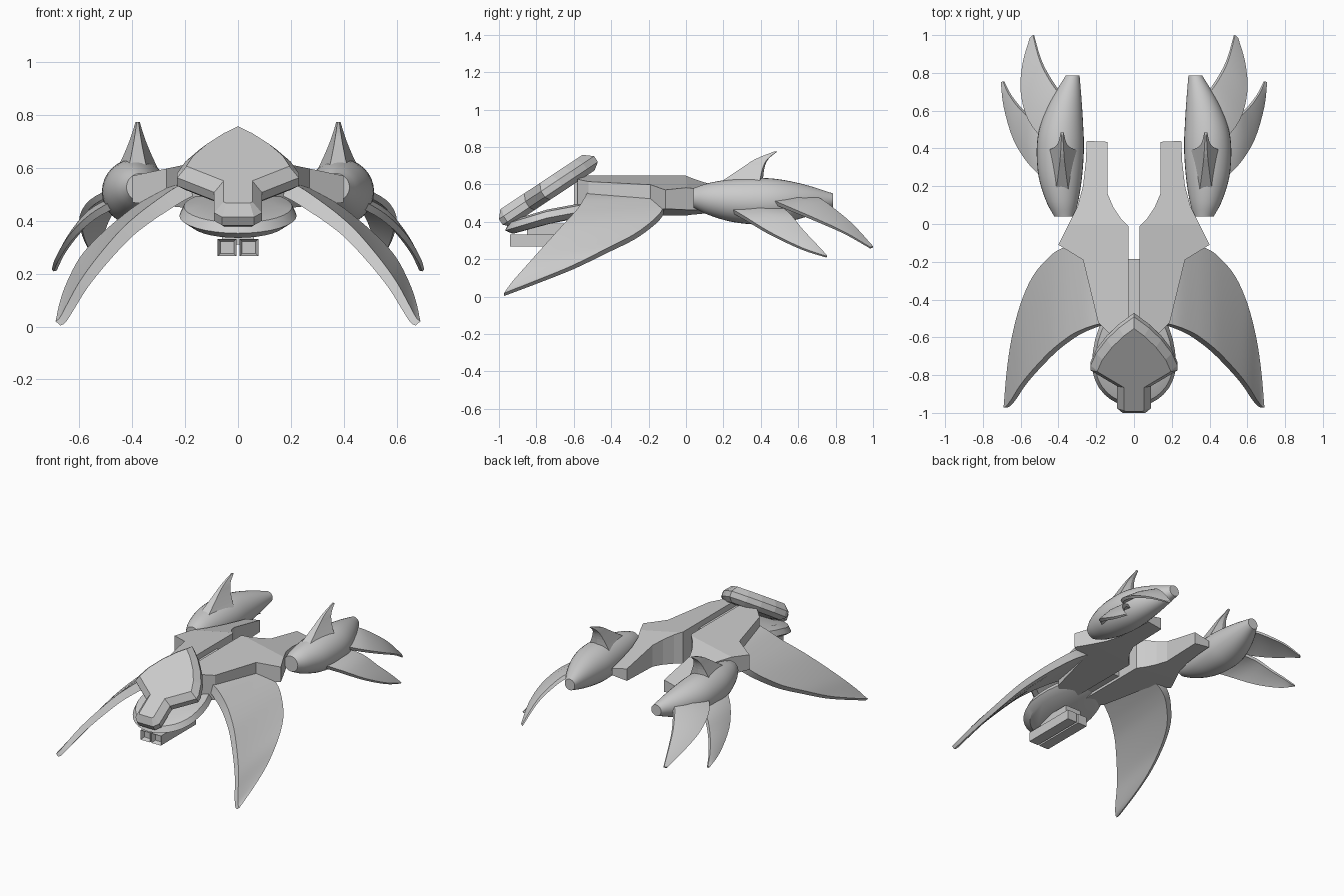
import bpy
import bmesh
from math import sin, cos, pi, radians
from mathutils import Vector

cube = bpy.data.objects.get("Cube")
if cube:
    bpy.data.objects.remove(cube, do_unlink=True)

grey = bpy.data.materials.new("hull_grey")
grey.use_nodes = True
colour = (0.6, 0.6, 0.6, 1)
grey.diffuse_color = colour
grey.node_tree.nodes["Principled BSDF"].inputs["Base Color"].default_value = colour


def finish(name, bm, smooth=False, mirror=False):
    """Turn a bmesh into a named object, optionally smooth and mirrored in x."""
    bmesh.ops.recalc_face_normals(bm, faces=bm.faces)
    mesh = bpy.data.meshes.new(name)
    bm.to_mesh(mesh)
    bm.free()
    mesh.materials.append(grey)
    if smooth:
        mesh.shade_smooth()
        mesh.set_sharp_from_angle(angle=radians(35))
    obj = bpy.data.objects.new(name, mesh)
    bpy.context.scene.collection.objects.link(obj)
    if mirror:
        obj.modifiers.new("mirror", "MIRROR").use_mirror_merge = False
    return obj


def loft(name, rings, smooth=False, mirror=False):
    """Skin closed rings of equal size and cap both ends."""
    bm = bmesh.new()
    loops = [[bm.verts.new(p) for p in ring] for ring in rings]
    for a, b in zip(loops, loops[1:]):
        for i in range(len(a)):
            j = (i + 1) % len(a)
            bm.faces.new((a[i], a[j], b[j], b[i]))
    bm.faces.new(loops[0])
    bm.faces.new(loops[-1])
    return finish(name, bm, smooth, mirror)


def spline(points, steps=4):
    """Catmull-Rom resampling of tuples of any length."""
    pts = [Vector(p) for p in points]
    pts = [2 * pts[0] - pts[1]] + pts + [2 * pts[-1] - pts[-2]]
    out = []
    for a, b, c, d in zip(pts, pts[1:], pts[2:], pts[3:]):
        for k in range(steps):
            t = k / steps
            out.append(b + (c - a) * t / 2 + (2 * a - 5 * b + 4 * c - d) * t * t / 2
                       + (3 * b - a - 3 * c + d) * t ** 3 / 2)
    return out + [pts[-2]]


def blade(name, first_edge, second_edge, drop, bulge):
    """Curved tapering blade between two edge curves."""
    e1, e2 = spline(first_edge), spline(second_edge)
    rings = []
    for i, (a, b) in enumerate(zip(e1, e2)):
        t = i / (len(e1) - 1)
        down = Vector(drop) * (1 - 0.65 * t)
        mid = (a + b) / 2 + Vector((bulge, 0, bulge)) * (1 - t)
        rings.append((a, mid, b, b + down, mid + down, a + down))
    return loft(name, rings, True, True)


def box(name, low, high, mirror=False, recess=0):
    """Box between two corners, with an optional hollow in its front face."""
    bm = bmesh.new()
    bmesh.ops.create_cube(bm, size=1)
    for v in bm.verts:
        v.co = [(l + h) / 2 + c * (h - l) for c, l, h in zip(v.co, low, high)]
    if recess:
        front = min(bm.faces, key=lambda f: f.calc_center_median().y)
        bmesh.ops.inset_region(bm, faces=[front], thickness=recess)
        bmesh.ops.translate(bm, verts=front.verts, vec=(0, 2 * recess, 0))
    return finish(name, bm, mirror=mirror)


# Fuselage half: outline bent at y = 0, thinning outward and to the rear
outline = [(.03, -.58), (.03, -.01), (.07, .03), (.11, .09), (.14, .16), (.14, .435),
           (.25, .44), (.255, .33), (.27, .2), (.3, .09), (.345, 0), (.4, -.11),
           (.27, -.19), (.19, -.52), (.13, -.58)]
bm = bmesh.new()
bm.faces.new([bm.verts.new((x, y, 0)) for x, y in outline])
bmesh.ops.bisect_plane(bm, geom=bm.verts[:] + bm.edges[:] + bm.faces[:],
                       plane_co=(0, 0, 0), plane_no=(0, 1, 0))
base = bm.verts[:]
grown = bmesh.ops.extrude_face_region(bm, geom=bm.faces[:], use_keep_orig=True)["geom"]
for v in base:
    v.co.z = .43 + .1 * v.co.x + .03 * max(v.co.y, 0)
for v in grown:
    if isinstance(v, bmesh.types.BMVert):
        v.co.z = .655 - .21 * v.co.x - .2 * max(v.co.y, 0)
finish("fuselage_half", bm, mirror=True)

# Centre spine and neck
box("centre_spine", (-.03, -.56, .45), (.03, -.185, .61))
box("neck", (-.12, -.6, .47), (.12, -.54, .61))

# Drooping front wings: x, leading y and z, trailing y and z
wing = [(.17, -.525, .56, -.2, .56), (.24, -.545, .525, -.15, .54), (.32, -.58, .47, -.12, .5),
        (.385, -.625, .42, -.13, .46), (.45, -.68, .36, -.175, .41),
        (.535, -.77, .26, -.275, .335), (.6, -.85, .17, -.42, .26), (.647, -.925, .085, -.6, .17),
        (.674, -.962, .035, -.78, .095), (.69, -.972, .02, -.965, .022)]
blade("front_wing", [(x, y, z) for x, y, z, _, _ in wing],
      [(x, y, z) for x, _, _, y, z in wing], (-.05, 0, -.045), 0)

# Engine nacelles: centre x, y, centre z, radius
nacelle = spline([(.37, .04, .528, .052), (.38, .12, .522, .085), (.39, .25, .514, .115),
                  (.39, .4, .51, .125), (.383, .52, .51, .114), (.36, .65, .512, .083),
                  (.325, .785, .515, .037)])
angles = [2 * pi * k / 32 for k in range(32)]
loft("engine_nacelle", [[(x + r * cos(a), y, z + r * sin(a)) for a in angles]
                        for x, y, z, r in nacelle], True, True)

# Dorsal fins: height, front y, back y, half width
dorsal = spline([(.57, .12, .41, .092), (.63, .21, .412, .062), (.69, .3, .42, .036),
                 (.735, .37, .44, .02), (.775, .468, .487, .008)], 3)
loft("dorsal_fin", [[(.38 - w * .45, f, z), (.38 + w * .45, f, z), (.38 + w, b - w / 4, z),
                     (.38, b, z), (.38 - w, b - w / 4, z)]
                    for z, f, b, w in dorsal], mirror=True)

# Swept side fins on the nacelles
blade("rear_side_fin",
      [(.36, .66, .54), (.42, .72, .525), (.48, .82, .45), (.51, .9, .38), (.535, 1, .27)],
      [(.46, .42, .535), (.56, .55, .48), (.6, .7, .415), (.59, .85, .345), (.552, .985, .265)],
      (-.018, 0, -.022), .012)
blade("front_side_fin",
      [(.44, .5, .49), (.55, .56, .44), (.615, .62, .365), (.665, .69, .29), (.694, .755, .22)],
      [(.46, .22, .485), (.56, .32, .425), (.64, .45, .345), (.69, .62, .262), (.705, .75, .217)],
      (-.022, 0, -.022), .012)

# Head: notched shield with chamfered rims, tilted nose-down
half = [(.06, 0), (.09, .03), (.09, .17), (.23, .27), (.23, .3), (.2, .38), (.145, .465),
        (.08, .54)]
shield = [Vector(p) for p in half + [(0, .61)] + [(-x, u) for x, u in reversed(half)]]


def inset(poly, d):
    """Mitred inward offset of a counter-clockwise outline."""
    out = []
    for i, p in enumerate(poly):
        e1 = (p - poly[i - 1]).normalized()
        e2 = (poly[(i + 1) % len(poly)] - p).normalized()
        n1, n2 = Vector((-e1.y, e1.x)), Vector((-e2.y, e2.x))
        out.append(p + d * (n1 + n2) / (1 + n1.dot(n2)))
    return out


tilt = radians(33.5)
rings = []
for d, n in ((.03, -.05), (0, -.022), (0, .015), (.036, .055)):
    rings.append([(p.x, -.992 + p.y * cos(tilt) - n * sin(tilt),
                   .402 + p.y * sin(tilt) + n * cos(tilt)) for p in inset(shield, d)])
loft("head_shield", rings)

# Lower jaw: egg-shaped tapered bowl, nose-down and stretched to the rear
loft("lower_jaw", [[(r * cos(a), -.745 + r * sin(a) * (1.6 if a < pi else 1),
                     .42 + h + .3 * r * sin(a)) for a in angles]
                   for r, h in ((.18, -.03), (.222, 0), (.205, .035), (.15, .045))], True)

# Twin guns under the jaw
box("gun", (.006, -.94, .267), (.077, -.56, .332), True, .014)
box("gun_mount", (-.06, -.85, .31), (.06, -.6, .39))
